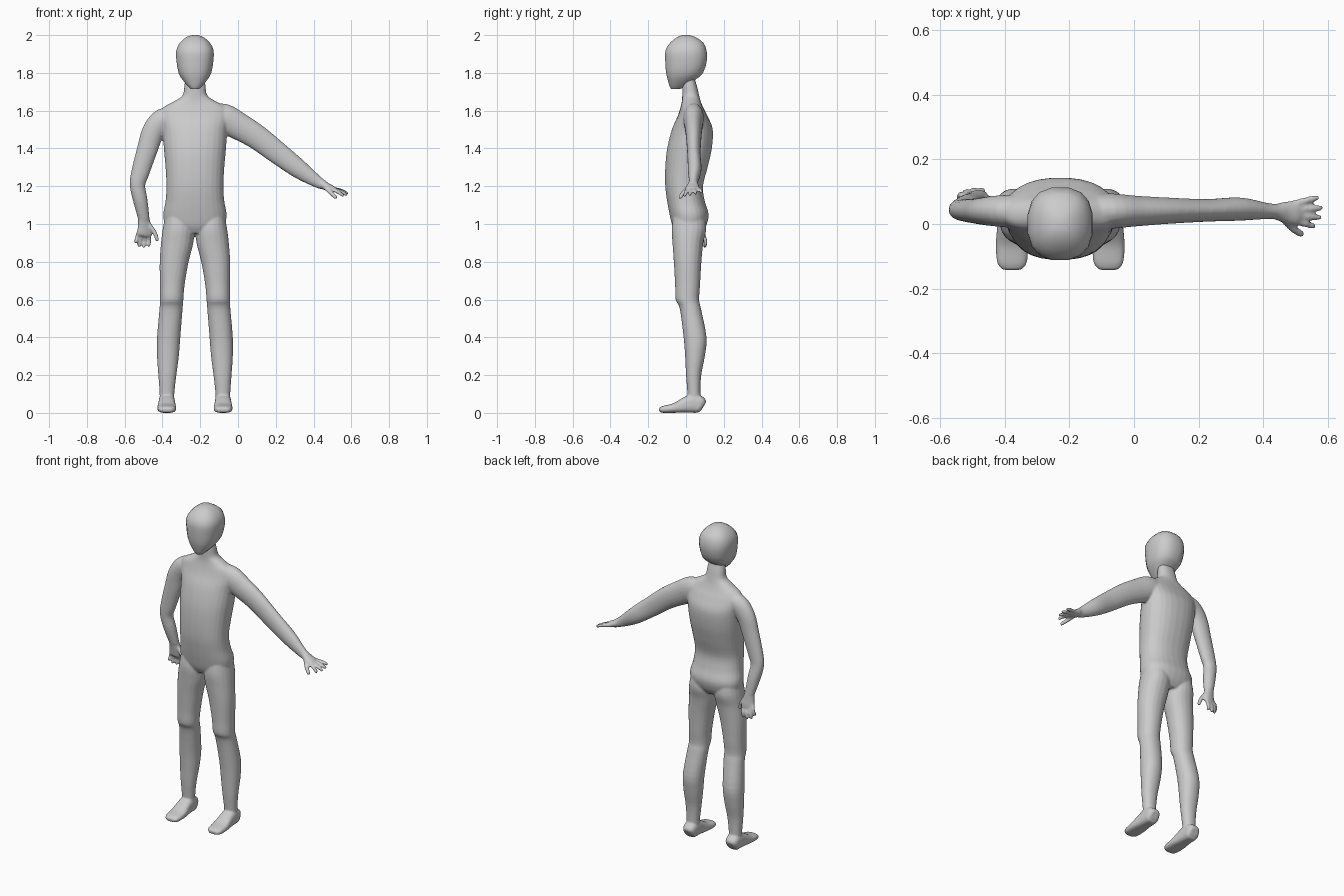
import bpy, bmesh
from math import cos, sin, pi, copysign
from mathutils import Vector as V

CX = -0.228  # centre line of the body


def spline(rows, steps):
    """Catmull-Rom interpolation through rows of numbers."""
    out = []
    for i in range(len(rows) - 1):
        p = [rows[max(i - 1, 0)], rows[i], rows[i + 1], rows[min(i + 2, len(rows) - 1)]]
        for s in range(steps):
            t = s / steps
            out.append([0.5 * (2 * b + (c - a) * t + (2 * a - 5 * b + 4 * c - d) * t * t
                               + (3 * b - a - 3 * c + d) * t ** 3) for a, b, c, d in zip(*p)])
    return out + [list(rows[-1])]


def loft(bm, rings, sides=20, power=2.0):
    """Skin rings given as (centre, axis a, axis b); power > 2 makes them boxier."""
    e, loops = 2 / power, []
    for c, a, b in rings:
        loop = []
        for k in range(sides):
            w = 2 * pi * (k + 0.5) / sides
            ca, sa = cos(w), sin(w)
            loop.append(bm.verts.new(c + a * copysign(abs(ca) ** e, ca) + b * copysign(abs(sa) ** e, sa)))
        loops.append(loop)
    faces = [bm.faces.new(loops[0]), bm.faces.new(loops[-1])]
    for p, q in zip(loops, loops[1:]):
        for k in range(sides):
            j = (k + 1) % sides
            faces.append(bm.faces.new((p[k], p[j], q[j], q[k])))
    bmesh.ops.recalc_face_normals(bm, faces=faces)


def upright(bm, rows, steps=4, **kw):
    """Horizontal rings from rows of z, x min, x max, y front, y back."""
    loft(bm, [(V(((x0 + x1) / 2, (y0 + y1) / 2, z)), V(((x1 - x0) / 2, 0, 0)), V((0, (y1 - y0) / 2, 0)))
              for z, x0, x1, y0, y1 in spline(rows, steps)], **kw)


def limb(bm, rows, ref=(0, 1, 0), steps=4, **kw):
    """Tube along rows of x, y, z, radius along ref, radius across ref."""
    pts = spline(rows, steps)
    pos = [V(p[:3]) for p in pts]
    rings = []
    for i, p in enumerate(pts):
        t = (pos[min(i + 1, len(pos) - 1)] - pos[max(i - 1, 0)]).normalized()
        u = V(ref) - t * t.dot(V(ref))
        u.normalize()
        rings.append((pos[i], u * p[3], t.cross(u) * p[4]))
    loft(bm, rings, **kw)


def finger(bm, base, tip, r=0.0105, bend=(0, 0, 0), ref=(0, 1, 0)):
    a, b = V(base), V(tip)
    m = a.lerp(b, 0.55) + V(bend)
    n = m.lerp(b, 0.85)
    limb(bm, [(*a, r, r), (*m, r, r), (*n, r * 0.85, r * 0.85), (*b, r * 0.4, r * 0.4)],
         ref=ref, steps=2, sides=10)


def make(bm, name):
    me = bpy.data.meshes.new(name)
    bm.to_mesh(me)
    bm.free()
    ob = bpy.data.objects.new(name, me)
    bpy.context.collection.objects.link(ob)
    return ob


bm = bmesh.new()

# torso and neck: z, half width, front, back
torso = [(.95, .10, -.05, .08), (.99, .155, -.072, .107), (1.05, .168, -.087, .12), (1.12, .156, -.10, .10),
         (1.2, .151, -.11, .09), (1.3, .156, -.11, .115), (1.4, .165, -.10, .137), (1.5, .172, -.075, .142),
         (1.57, .185, -.045, .115), (1.615, .17, -.03, .092), (1.65, .11, -.022, .078),
         (1.68, .066, -.02, .07), (1.73, .056, -.02, .058), (1.79, .05, -.02, .04)]
upright(bm, [(z, CX - w, CX + w, f, b) for z, w, f, b in torso], power=2.3, sides=28)

# legs: z, inner, outer, front, back (offsets from the centre line)
leg = [(1.08, .03, .15, -.06, .09), (.98, .004, .17, -.076, .108), (.9, .008, .18, -.072, .092),
       (.8, .033, .187, -.065, .082), (.68, .054, .186, -.058, .075), (.6, .061, .186, -.055, .07),
       (.55, .065, .188, -.033, .08), (.4, .077, .201, -.013, .109), (.3, .085, .201, -.005, .1),
       (.2, .098, .194, 0, .081), (.1, .109, .187, .008, .076), (.04, .109, .187, .01, .08)]
# feet: y, half width, bottom, top
foot = [(.094, .025, .012, .06), (.08, .04, 0, .085), (.04, .043, 0, .1), (0, .045, 0, .085),
        (-.06, .05, 0, .052), (-.12, .046, 0, .037), (-.142, .028, .004, .026)]
for s in (-1, 1):
    upright(bm, [(z, CX + s * i, CX + s * o, f, b) for z, i, o, f, b in leg], power=2.15)
    limb(bm, [(CX + s * .149, y, (z0 + z1) / 2, w, (z1 - z0) / 2) for y, w, z0, z1 in foot],
         ref=(1, 0, 0), power=2.8)

# raised arm
limb(bm, [(-.17, .04, 1.575, .05, .06), (-.08, .04, 1.56, .055, .078), (0, .04, 1.52, .048, .073),
          (.1, .041, 1.46, .041, .066), (.222, .042, 1.367, .035, .059), (.325, .046, 1.289, .036, .05),
          (.41, .04, 1.23, .025, .034), (.45, .038, 1.207, .024, .026)])
# raised hand
limb(bm, [(.435, .038, 1.217, .023, .027), (.47, .036, 1.198, .034, .021), (.5, .034, 1.186, .037, .017),
          (.515, .034, 1.18, .03, .012)])
for y0, tip in ((.062, (.572, .083, 1.168)), (.044, (.583, .05, 1.16)),
                (.026, (.58, .02, 1.153)), (.01, (.56, -.008, 1.148))):
    finger(bm, (.49, y0, 1.188), tip, bend=(0, 0, .004))
finger(bm, (.46, .018, 1.195), (.522, -.034, 1.136), .012, (0, -.006, 0))

# lowered arm
limb(bm, [(-.32, .04, 1.565, .05, .055), (-.395, .04, 1.55, .05, .063), (-.448, .04, 1.49, .045, .06),
          (-.48, .04, 1.395, .04, .055), (-.518, .042, 1.27, .035, .048), (-.532, .045, 1.205, .033, .041),
          (-.516, .057, 1.12, .034, .038), (-.498, .074, 1.025, .024, .03)])
# lowered hand
limb(bm, [(-.5, .073, 1.035, .029, .024), (-.495, .08, .99, .036, .02), (-.495, .086, .95, .042, .017),
          (-.497, .088, .935, .035, .012)], ref=(1, .2, 0))
for x0, tip in ((-.528, (-.542, .076, .9)), (-.508, (-.526, .092, .878)),
                (-.488, (-.5, .1, .874)), (-.468, (-.472, .1, .88))):
    finger(bm, (x0, .085, .955), tip, bend=(0, .01, 0), ref=(1, 0, 0))
finger(bm, (-.472, .078, 1.0), (-.426, .07, .908), .012, (.008, 0, 0), (1, 0, 0))

# fuse the parts into one smooth skin
body = make(bm, "body")
fuse = body.modifiers.new("fuse", 'REMESH')
fuse.mode = 'VOXEL'
fuse.voxel_size = 0.006
fuse.use_smooth_shade = True
relax = body.modifiers.new("relax", 'SMOOTH')
relax.factor = 0.5
relax.iterations = 4

# head: z, half width, front, back
head_rows = [(1.715, .022, -.08, -.03), (1.73, .038, -.088, 0), (1.76, .064, -.097, .045), (1.8, .088, -.107, .092),
             (1.87, .1, -.112, .113), (1.92, .1, -.11, .11), (1.96, .08, -.085, .093), (1.99, .045, -.047, .05),
             (2.0, .012, -.015, .015)]
bm = bmesh.new()
upright(bm, [(z, CX - w, CX + w, f, b) for z, w, f, b in head_rows], steps=2, sides=16, power=2.5)
head = make(bm, "head")
bpy.context.view_layer.objects.active = head
head.select_set(True)
bpy.ops.object.shade_smooth_by_angle(angle=0.7)
